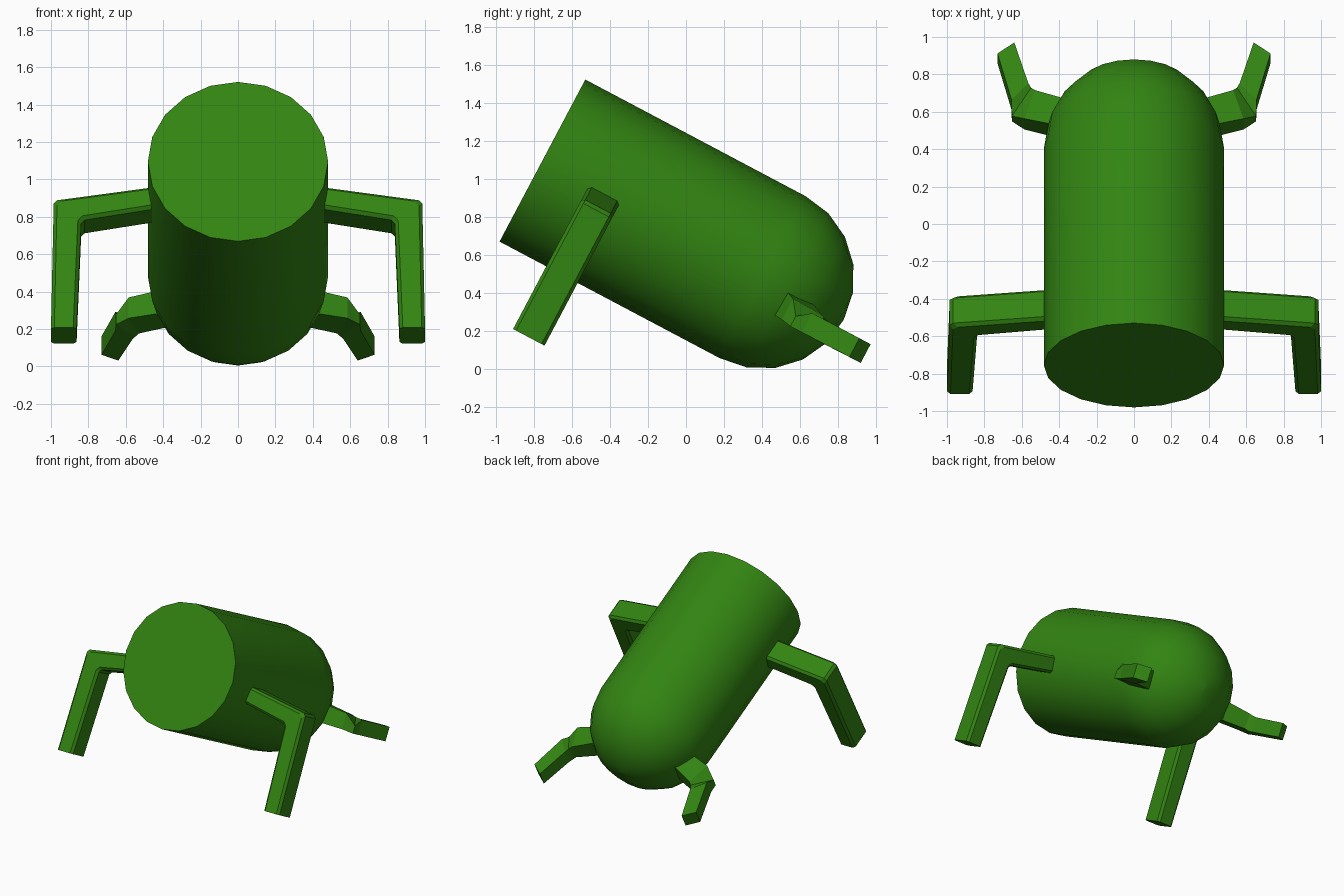
import bpy, bmesh, math
from mathutils import Vector

if "Cube" in bpy.data.objects:
    bpy.data.objects.remove(bpy.data.objects["Cube"])

green = bpy.data.materials.new("leaf green")
green.diffuse_color = (0.032, 0.23, 0.006, 1)
green.use_nodes = True
green.node_tree.nodes["Principled BSDF"].inputs["Base Color"].default_value = green.diffuse_color

TILT = math.radians(27.9)
C, S = math.cos(TILT), math.sin(TILT)


def place(x, s, u):
    """Body frame (sideways, along axis, across axis) to world."""
    return Vector((x, -0.755 + C * s + S * u, 1.095 - S * s + C * u))


def finish(bm, name, smooth):
    bmesh.ops.recalc_face_normals(bm, faces=bm.faces)
    me = bpy.data.meshes.new(name)
    bm.to_mesh(me)
    bm.free()
    me.materials.append(green)
    ob = bpy.data.objects.new(name, me)
    bpy.context.collection.objects.link(ob)
    if smooth:
        bpy.ops.object.select_all(action='DESELECT')
        ob.select_set(True)
        bpy.context.view_layer.objects.active = ob
        bpy.ops.object.shade_smooth_by_angle(angle=math.radians(30))
    return ob


def loft(name, rings, bevel=0.0, smooth=False):
    """Skin closed rings of points in the body frame and cap both ends."""
    bm = bmesh.new()
    vs = [[bm.verts.new(place(*p)) for p in ring] for ring in rings]
    n = len(vs[0])
    for a, b in zip(vs, vs[1:]):
        for i in range(n):
            j = (i + 1) % n
            bm.faces.new((a[i], a[j], b[j], b[i]))
    caps = [bm.faces.new(vs[0]), bm.faces.new(vs[-1])]
    bmesh.ops.recalc_face_normals(bm, faces=bm.faces)
    if bevel:
        ends = {e for f in caps for e in f.edges}
        edges = [e for e in bm.edges if e not in ends]
        bmesh.ops.bevel(bm, geom=edges, offset=bevel, segments=1,
                        profile=0.5, affect='EDGES')
    return finish(bm, name, smooth)


# Body: tilted cylinder with a flat front and a domed rear
R, LENGTH, SIDES = 0.482, 1.31, 20
rings = []
stations = [(0, R)] + [(LENGTH + R * math.sin(math.radians(a)),
                        R * math.cos(math.radians(a)))
                       for a in (0, 18, 36, 54, 72, 89.9)]
for s, r in stations:
    rings.append([(r * math.sin(2 * math.pi * i / SIDES), s,
                   r * math.cos(2 * math.pi * i / SIDES)) for i in range(SIDES)])
loft("body", rings, smooth=True)

# Limbs, built on both sides
for side, m in (("left", -1), ("right", 1)):
    # Front arm: reaches out, then bends down at the elbow
    arm = []
    for (xo, uo), (xi, ui) in [((0.38, 0.012), (0.38, -0.118)),
                               ((0.985, -0.08), (0.838, -0.20)),
                               ((1.0, -0.855), (0.863, -0.855))]:
        arm.append([(m * xo, 0.278, uo), (m * xo, 0.465, uo),
                    (m * xi, 0.465, ui), (m * xi, 0.278, ui)])
    loft(side + "_front_arm", arm, bevel=0.018)

    # Rear leg: short thigh, bent knee, shin running along the body axis
    leg = []
    for xo, so, xi, si, low, top_o, top_i in [
            (0.36, 1.44, 0.36, 1.61, -0.145, 0.0, 0.0),
            (0.585, 1.505, 0.53, 1.68, -0.15, -0.025, -0.03),
            (0.653, 1.56, 0.55, 1.70, -0.16, -0.10, -0.04),
            (0.655, 1.63, 0.565, 1.73, -0.16, -0.045, -0.045),
            (0.73, 1.91, 0.64, 1.977, -0.157, -0.046, -0.046)]:
        leg.append([(m * xo, so, low), (m * xo, so, top_o),
                    (m * xi, si, top_i), (m * xi, si, low)])
    loft(side + "_rear_leg", leg)
